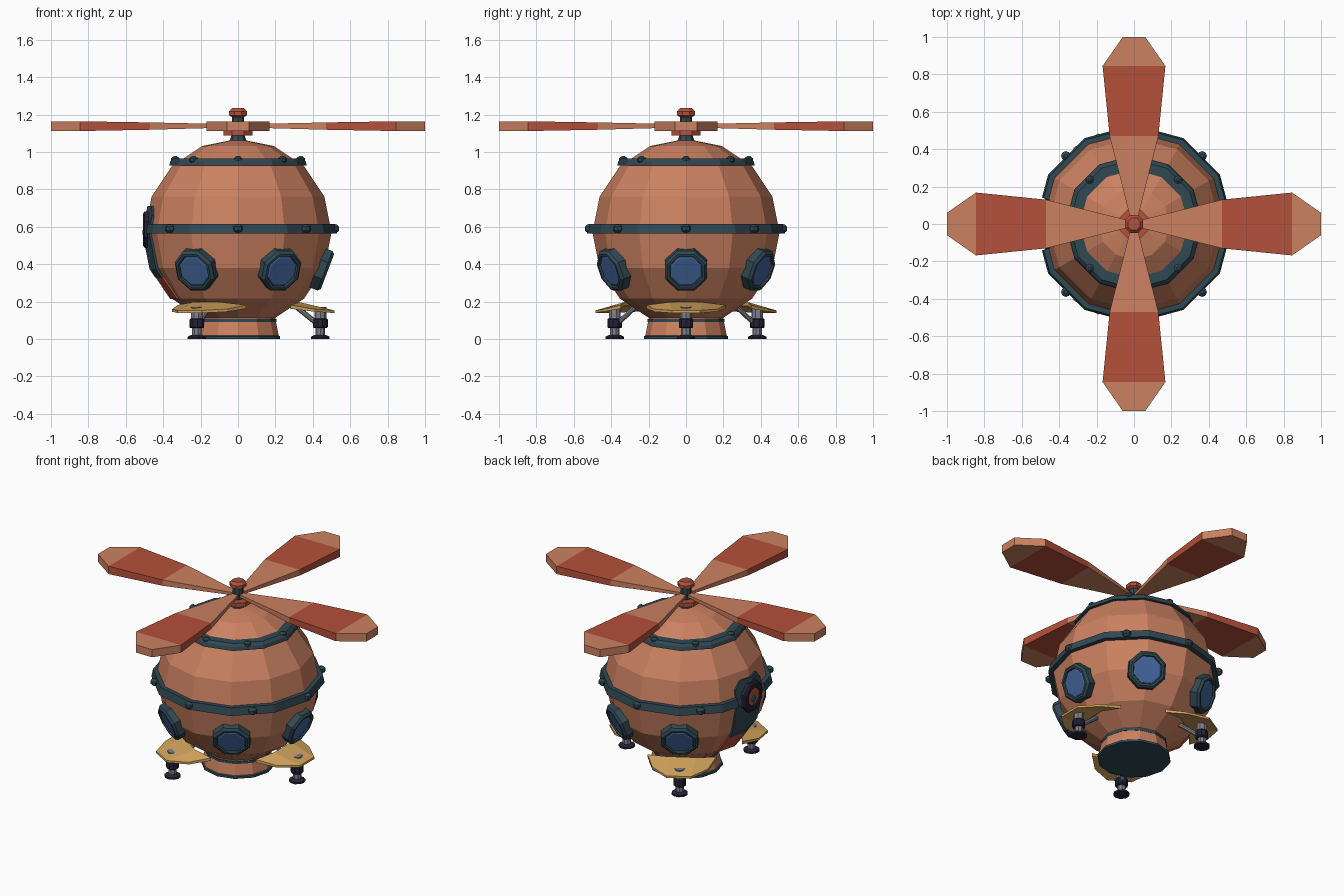
import bpy, bmesh, math
from mathutils import Vector, Matrix

if "Cube" in bpy.data.objects:
    bpy.data.objects.remove(bpy.data.objects["Cube"])

def mat(name, *c):
    m = bpy.data.materials.new(name)
    m.diffuse_color = (*c, 1)
    m.use_nodes = True
    m.node_tree.nodes["Principled BSDF"].inputs["Base Color"].default_value = m.diffuse_color
    return m

COPPER = mat("copper", .60, .22, .12)
RED = mat("red", .46, .08, .043)
SLATE = mat("dark slate", .03, .065, .085)
GLASS = mat("blue glass", .055, .13, .33)
GOLD = mat("gold", .65, .37, .11)
NAVY = mat("dark navy", .018, .016, .035)
GREY = mat("steel grey", .22, .22, .28)
rad = math.radians

def make(name, verts, faces, mats, idx=None, M=None):
    me = bpy.data.meshes.new(name)
    me.from_pydata([tuple(M @ Vector(v)) if M else tuple(v) for v in verts], [], faces)
    for m in mats:
        me.materials.append(m)
    if idx:
        for p, i in zip(me.polygons, idx):
            p.material_index = i
    bm = bmesh.new()
    bm.from_mesh(me)
    bmesh.ops.recalc_face_normals(bm, faces=bm.faces)
    bm.to_mesh(me)
    bm.free()
    ob = bpy.data.objects.new(name, me)
    bpy.context.collection.objects.link(ob)
    return ob

def lathe(name, prof, m, n=12, M=None, turn=0):
    """Solid of revolution about z with capped ends."""
    v = [(r * math.cos(math.tau * k / n + turn), r * math.sin(math.tau * k / n + turn), z)
         for r, z in prof for k in range(n)]
    f = [(i * n + k, i * n + (k + 1) % n, (i + 1) * n + (k + 1) % n, (i + 1) * n + k)
         for i in range(len(prof) - 1) for k in range(n)]
    f += [tuple(range(n))[::-1], tuple(range((len(prof) - 1) * n, len(prof) * n))]
    return make(name, v, f, [m], M=M)

def band(name, prof, angles, closed):
    """Closed (r, z) section swept round the twelve-sided hull."""
    n, v, f = len(prof), [], []
    for a in angles:
        k = math.cos(rad(15)) / math.cos(rad(a % 30 - 15))
        v += [(r * k * math.cos(rad(a)), r * k * math.sin(rad(a)), z) for r, z in prof]
    c = len(angles)
    for i in range(c if closed else c - 1):
        j = (i + 1) % c
        f += [(i * n + p, i * n + (p + 1) % n, j * n + (p + 1) % n, j * n + p) for p in range(n)]
    if not closed:
        f += [tuple(range(n)), tuple(range((c - 1) * n, c * n))]
    return make(name, v, f, [SLATE])

def rod(name, a, b, r, m, n=8):
    a, b = Vector(a), Vector(b)
    M = Matrix.Translation(a) @ (b - a).to_track_quat('Z', 'Y').to_matrix().to_4x4()
    return lathe(name, [(r, 0), (r, (b - a).length)], m, n, M)

# hull: 12-sided, 8-ring sphere
CZ, R = .57, .5
hull_prof = [(max(R * math.cos(rad(e)), .001), CZ + R * math.sin(rad(e)))
             for e in (-90, -67.5, -45, -22.5, 0, 22.5, 45, 67.5, 90)]
lathe("hull", hull_prof, COPPER)

# base collar with trims
lathe("base_collar", [(.22, .005), (.195, .13)], COPPER)
lathe("base_trim_lower", [(.225, 0), (.225, .014), (.215, .02)], SLATE)
lathe("base_trim_upper", [(.205, .09), (.205, .107)], SLATE)

# hull bands and rivets
band("middle_band", [(.48, .565), (.53, .565), (.52, .615), (.48, .615)],
     [-164] + list(range(-150, 151, 30)) + [164], False)
band("upper_band", [(.33, .927), (.368, .927), (.362, .95), (.345, .966), (.27, .966)],
     range(0, 360, 30), True)
for k in range(8):
    a = math.tau * k / 8
    for nm, r, z, s in (("middle", .515, .59, .026), ("upper", .335, .958, .022)):
        if nm == "middle" and k == 4:
            continue
        M = Matrix.Translation((r * math.cos(a), r * math.sin(a), z))
        lathe(nm + "_rivet", [(.4 * s, -.9 * s), (s, -.4 * s), (s, .4 * s), (.4 * s, .9 * s)],
              SLATE, 8, M)

# portholes at five of six directions
for d in (0, 60, 120, -60, -120):
    M = (Matrix.Rotation(rad(d), 4, 'Z') @ Matrix.Translation((.452, 0, .37))
         @ Matrix.Rotation(rad(90 + 21), 4, 'Y'))
    lathe("porthole_frame", [(.122, -.05), (.122, .014), (.108, .028), (.094, .028), (.09, .016)],
          SLATE, 8, M, rad(22.5))
    lathe("porthole_glass", [(.088, .0), (.088, .018), (.08, .022)], GLASS, 8, M, rad(22.5))

# door patches that follow the hull on the -x side
def hull_point(phi, z):
    for (r0, z0), (r1, z1) in zip(hull_prof, hull_prof[1:]):
        if z0 <= z <= z1:
            r = r0 + (r1 - r0) * (z - z0) / (z1 - z0)
            break
    k = math.cos(rad(15)) / math.cos(rad(abs(phi) - 15))
    return (-r * k * math.cos(rad(phi)), r * k * math.sin(rad(phi)), z)

def patch(name, rows, m, thick):
    v = [hull_point(s * w, z) for z, w in rows for s in (-1, 0, 1)]
    f = [(i * 3 + k, (i + 1) * 3 + k, (i + 1) * 3 + k + 1, i * 3 + k + 1)
         for i in range(len(rows) - 1) for k in (0, 1)]
    ob = make(name, v, f, [m])
    if sum(p.normal.x for p in ob.data.polygons) > 0:
        ob.data.flip_normals()
    s = ob.modifiers.new("thickness", 'SOLIDIFY')
    s.thickness, s.offset = thick, 1

patch("door_upper_plate", [(.335, 17), (.3786, 17), (.57, 16), (.66, 16), (.71, 10)], SLATE, .012)
patch("door_lower_panel", [(.218, 23), (.335, 18)], RED, .009)

# door hatch
M = Matrix.Translation((-.485, 0, .585)) @ Matrix.Rotation(rad(-90), 4, 'Y')
lathe("hatch_ring", [(.105, -.02), (.105, .014), (.09, .024), (.065, .024), (.06, .016)],
      NAVY, 8, M, rad(22.5))
lathe("hatch_centre", [(.058, 0), (.058, .019)], RED, 8, M, rad(22.5))

# three legs with fenders
for d in (0, 120, 240):
    Z = Matrix.Rotation(rad(d), 4, 'Z')
    L = Z @ Matrix.Translation((.44, 0, 0))
    lathe("leg_foot", [(.05, 0), (.05, .012), (.03, .022)], NAVY, 10, L)
    lathe("leg_piston", [(.026, .015), (.026, .1)], GREY, 8, L)
    lathe("leg_sleeve", [(.034, .058), (.04, .064), (.04, .104), (.034, .11)], NAVY, 10, L)
    lathe("leg_cylinder", [(.032, .105), (.032, .172)], GREY, 8, L)
    rod("leg_strut", Z @ Vector((.42, 0, .085)), Z @ Vector((.29, 0, .19)), .014, GREY)
    ts = [(-.21, .28, .182, -.17, .41, .16), (-.09, .33, .197, -.075, .515, .153),
          (.09, .33, .197, .075, .515, .153), (.21, .28, .182, .17, .41, .16)]
    v = []
    for ti, ri, zi, to, ro, zo in ts:
        v += [(ri, ti, zi), (ro, to, zo), (ro, to, zo - .014), (ri, ti, zi - .02)]
    f = [(i * 4 + k, i * 4 + (k + 1) % 4, i * 4 + 4 + (k + 1) % 4, i * 4 + 4 + k)
         for i in range(3) for k in range(4)] + [(0, 1, 2, 3), (12, 13, 14, 15)]
    make("leg_fender", v, f, [GOLD], M=Z)

# rotor mast
lathe("mast", [(.05, 1.05), (.036, 1.085), (.032, 1.195)], SLATE, 8)
lathe("mast_collar", [(.085, 1.087), (.085, 1.115)], RED, 8, turn=rad(22.5))
lathe("mast_knob", [(.03, 1.185), (.052, 1.196), (.052, 1.217), (.035, 1.234)], RED, 8, turn=rad(22.5))

# four blades with a red middle stripe
sec = [(.0, .012, 1.132, 1.148), (.47, .13, 1.119, 1.158), (.845, .168, 1.112, 1.164), (1.0, .06, 1.112, 1.164)]
for k in range(4):
    v = []
    for x, w, lo, hi in sec:
        v += [(x, -w, lo), (x, w, lo), (x, w, hi), (x, -w, hi)]
    f = [(i * 4 + p, i * 4 + (p + 1) % 4, i * 4 + 4 + (p + 1) % 4, i * 4 + 4 + p)
         for i in range(3) for p in range(4)] + [(0, 1, 2, 3), (12, 13, 14, 15)]
    idx = [1 if 4 <= i < 8 else 0 for i in range(len(f))]
    make("rotor_blade", v, f, [COPPER, RED], idx, Matrix.Rotation(math.pi / 2 * k, 4, 'Z'))
